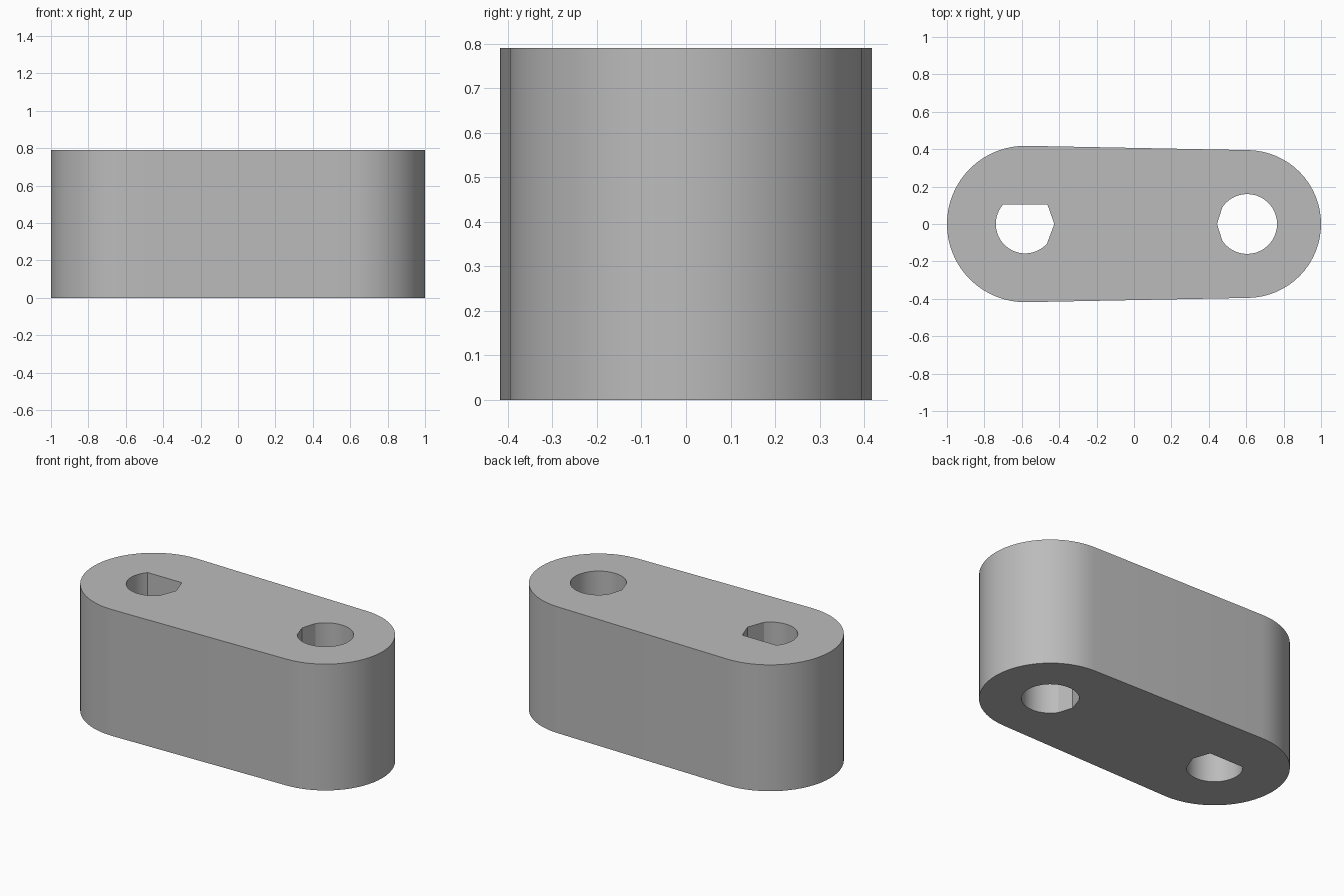
import bpy, bmesh
from math import radians, cos, sin

cube = bpy.data.objects.get("Cube")
if cube:
    bpy.data.objects.remove(cube)

HEIGHT = 0.79
LEFT_X, RIGHT_X = -0.582, 0.605   # centres of the two bores


def arc(cx, radius, start, end, steps):
    """Points along an arc centred on the x axis, angles in degrees."""
    angles = [radians(start + (end - start) * i / steps) for i in range(steps + 1)]
    return [(cx + radius * cos(a), radius * sin(a)) for a in angles]


# Tapered outline: two rounded ends joined by straight sides
outline = arc(LEFT_X, 0.418, 88.8, 271.2, 32) + arc(RIGHT_X, 0.395, -88.8, 88.8, 32)

# Keyed bore: round below, flat on top, pointed towards the middle
keyed_bore = arc(LEFT_X, 0.157, 138, 318, 24) + [(-0.426, 0), (-0.463, 0.105)]

# Round bore with a shallow point towards the middle
round_bore = arc(RIGHT_X, 0.16, -146, 146, 36) + [(0.444, 0)]

# Fill the profile around the bores and extrude it upwards
bm = bmesh.new()
for loop in (outline, keyed_bore, round_bore):
    verts = [bm.verts.new((x, y, 0)) for x, y in loop]
    for a, b in zip(verts, verts[1:] + verts[:1]):
        bm.edges.new((a, b))
bmesh.ops.triangle_fill(bm, edges=bm.edges[:], use_beauty=True)
result = bmesh.ops.extrude_face_region(bm, geom=bm.faces[:], use_keep_orig=True)
top = [v for v in result["geom"] if isinstance(v, bmesh.types.BMVert)]
bmesh.ops.translate(bm, verts=top, vec=(0, 0, HEIGHT))
bmesh.ops.recalc_face_normals(bm, faces=bm.faces[:])

mesh = bpy.data.meshes.new("link_block")
bm.to_mesh(mesh)
bm.free()
block = bpy.data.objects.new("link_block", mesh)
bpy.context.collection.objects.link(block)

# Plain grey material
grey = bpy.data.materials.new("light_grey")
grey.use_nodes = True
colour = (0.5, 0.5, 0.5, 1)
grey.diffuse_color = colour
grey.node_tree.nodes["Principled BSDF"].inputs["Base Color"].default_value = colour
mesh.materials.append(grey)

# Smooth curved walls, sharp rims and corners
bpy.ops.object.select_all(action="DESELECT")
block.select_set(True)
bpy.context.view_layer.objects.active = block
bpy.ops.object.shade_smooth_by_angle(angle=radians(20))
